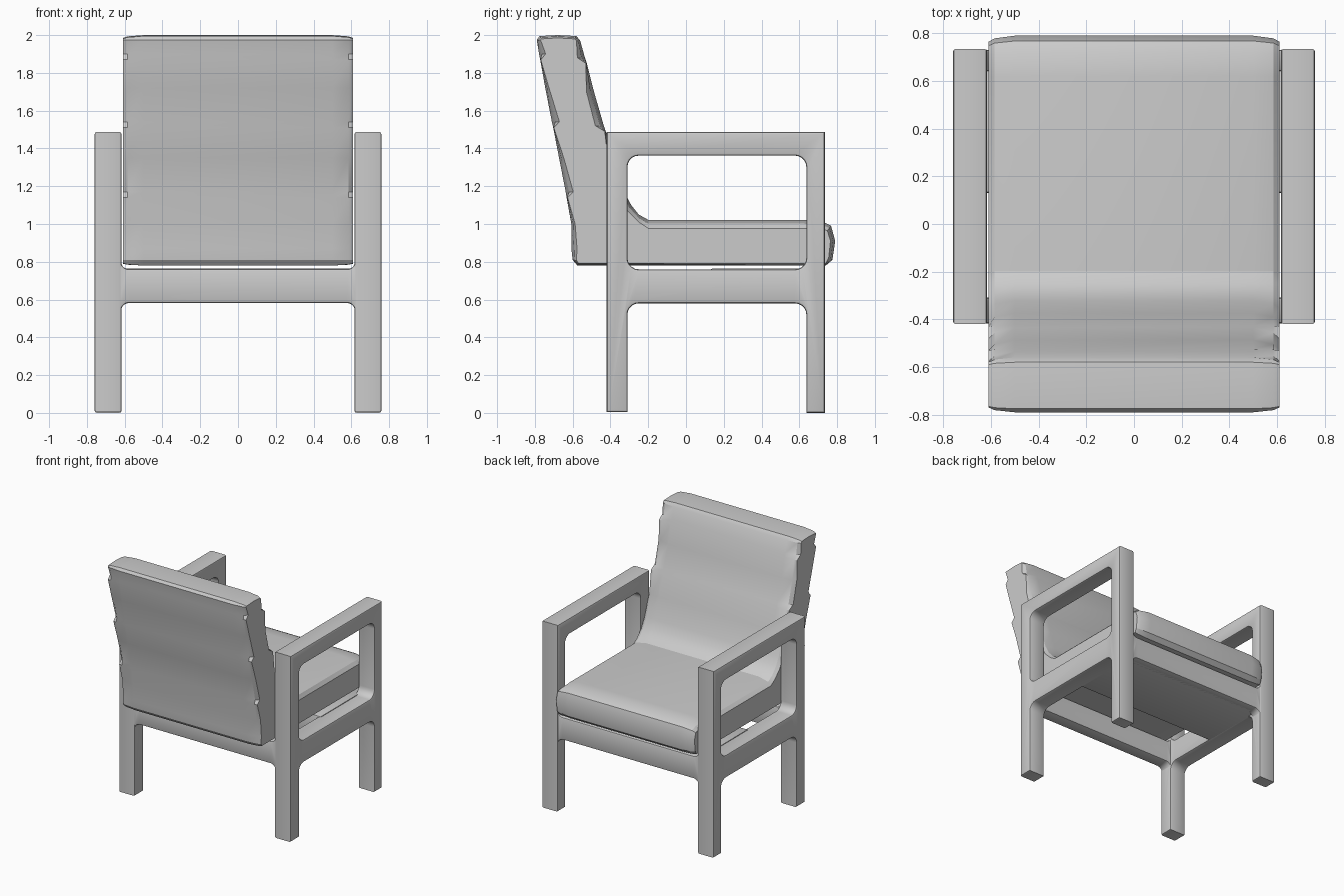
import bpy, bmesh, math
from mathutils import Vector, Matrix

if "Cube" in bpy.data.objects:
    bpy.data.objects.remove(bpy.data.objects["Cube"])


def rounded(points, steps=5):
    """Turn (u, v, radius) corners into an outline with rounded corners."""
    out = []
    n = len(points)
    for i, (u, v, r) in enumerate(points):
        p = Vector((u, v))
        if r == 0:
            out.append(p)
            continue
        a = (Vector(points[i - 1][:2]) - p).normalized() * r
        b = (Vector(points[(i + 1) % n][:2]) - p).normalized() * r
        for k in range(steps + 1):
            t = math.radians(90) * k / steps
            out.append(p + a * (1 - math.sin(t)) + b * (1 - math.cos(t)))
    return out


def slab(name, loops, thickness, matrix, bevel=0.012):
    """Flat outline (with holes) extruded to a slab with softened rims."""
    cu = bpy.data.curves.new(name, 'CURVE')
    cu.dimensions = '2D'
    cu.fill_mode = 'BOTH'
    cu.extrude = thickness / 2 - bevel
    cu.bevel_depth = bevel
    cu.bevel_resolution = 1
    cu.offset = -bevel
    for loop in loops:
        sp = cu.splines.new('POLY')
        sp.points.add(len(loop) - 1)
        for pt, co in zip(sp.points, loop):
            pt.co = (co[0], co[1], 0, 1)
        sp.use_cyclic_u = True
    tmp = bpy.data.objects.new(name + "_curve", cu)
    bpy.context.collection.objects.link(tmp)
    dg = bpy.context.evaluated_depsgraph_get()
    me = bpy.data.meshes.new_from_object(tmp.evaluated_get(dg))
    bpy.data.objects.remove(tmp)
    bm = bmesh.new()
    bm.from_mesh(me)
    bmesh.ops.remove_doubles(bm, verts=bm.verts, dist=0.0005)
    bmesh.ops.transform(bm, matrix=matrix, verts=bm.verts)
    bmesh.ops.recalc_face_normals(bm, faces=bm.faces)
    bm.to_mesh(me)
    bm.free()
    me.name = name
    return finish(name, me)


def finish(name, me):
    ob = bpy.data.objects.new(name, me)
    bpy.context.collection.objects.link(ob)
    bpy.ops.object.select_all(action='DESELECT')
    ob.select_set(True)
    bpy.context.view_layer.objects.active = ob
    bpy.ops.object.shade_smooth_by_angle(angle=math.radians(25))
    return ob


# Side frames: two legs, armrest and lower rail in one outline with a window
outer = rounded([(-.42, .005, 0), (-.31, .005, 0), (-.31, .58, .06), (.637, .58, .06),
                 (.637, 0, 0), (.735, 0, 0), (.735, 1.487, 0), (-.42, 1.487, 0)])
window = rounded([(-.31, .76, .06), (.637, .76, .06), (.637, 1.362, .06), (-.31, 1.362, .06)])
yz = Matrix(((0, 0, 1, 0), (1, 0, 0, 0), (0, 1, 0, 0), (0, 0, 0, 1)))
for side, s in (("left", -1), ("right", 1)):
    slab(side + "_side_frame", [outer, window], .143,
         Matrix.Translation((s * .688, 0, 0)) @ yz)

# Cross rails with flared ends: narrow at the back, deep under the seat
rail = rounded([(-.66, .53, 0), (-.62, .53, 0), (-.62, .582, .045), (.62, .582, .045),
                (.62, .53, 0), (.66, .53, 0), (.66, .81, 0), (.62, .81, 0),
                (.62, .762, .04), (-.62, .762, .04), (-.62, .81, 0), (-.66, .81, 0)])
xz = Matrix.Rotation(math.pi / 2, 4, 'X')
slab("back_rail", [rail], .108, Matrix.Translation((0, -.363, 0)) @ xz)
bar = [(-.64, .582), (.64, .582), (.64, .765), (-.64, .765)]
slab("seat_support", [bar], .56, Matrix.Translation((0, .41, 0)) @ xz)
slab("front_rail", [rail], .09, Matrix.Translation((0, .686, 0)) @ xz)

# Cushion: (y, z) of the middle profile, then the (y, z) shift at the side edges
cushion = [
    (-.575, .78, .005, .012), (-.60, .81, .02, 0), (-.607, .87, .03, 0),
    (-.607, 1.0, .02, 0), (-.632, 1.14, .005, 0), (-.637, 1.17, .04, 0),
    (-.672, 1.35, .025, 0), (-.703, 1.51, .003, 0), (-.71, 1.54, .04, 0),
    (-.745, 1.72, .02, 0), (-.772, 1.87, .003, 0), (-.778, 1.90, .035, 0),
    (-.79, 1.975, .02, 0), (-.775, 1.995, .01, -.015), (-.68, 2.0, 0, -.015),
    (-.58, 1.995, -.01, -.015), (-.56, 1.97, -.02, 0), (-.535, 1.88, -.04, 0),
    (-.525, 1.85, -.005, 0), (-.487, 1.70, -.04, 0), (-.435, 1.52, -.045, 0),
    (-.425, 1.49, -.005, 0), (-.375, 1.32, -.035, 0), (-.322, 1.16, -.03, -.01),
    (-.29, 1.10, -.02, -.03), (-.25, 1.05, 0, -.04), (-.20, 1.022, 0, -.045),
    (.62, 1.022, 0, -.045), (.72, 1.015, -.01, -.04), (.768, .99, -.02, -.025),
    (.79, .91, -.025, 0), (.775, .81, -.02, .01), (.74, .78, 0, .01)]
bm = bmesh.new()
rows = []
for x, k in ((-.61, 1), (-.585, .45), (-.5, 0), (.5, 0), (.585, .45), (.61, 1)):
    rows.append([bm.verts.new((x, y + k * dy, z + k * dz)) for y, z, dy, dz in cushion])
n = len(cushion)
for a, b in zip(rows, rows[1:]):
    for i in range(n):
        j = (i + 1) % n
        bm.faces.new((a[i], a[j], b[j], b[i]))
for row in (rows[0], rows[-1]):
    bm.faces.new(row)
bmesh.ops.recalc_face_normals(bm, faces=bm.faces)
me = bpy.data.meshes.new("cushion")
bm.to_mesh(me)
bm.free()
finish("cushion", me)
